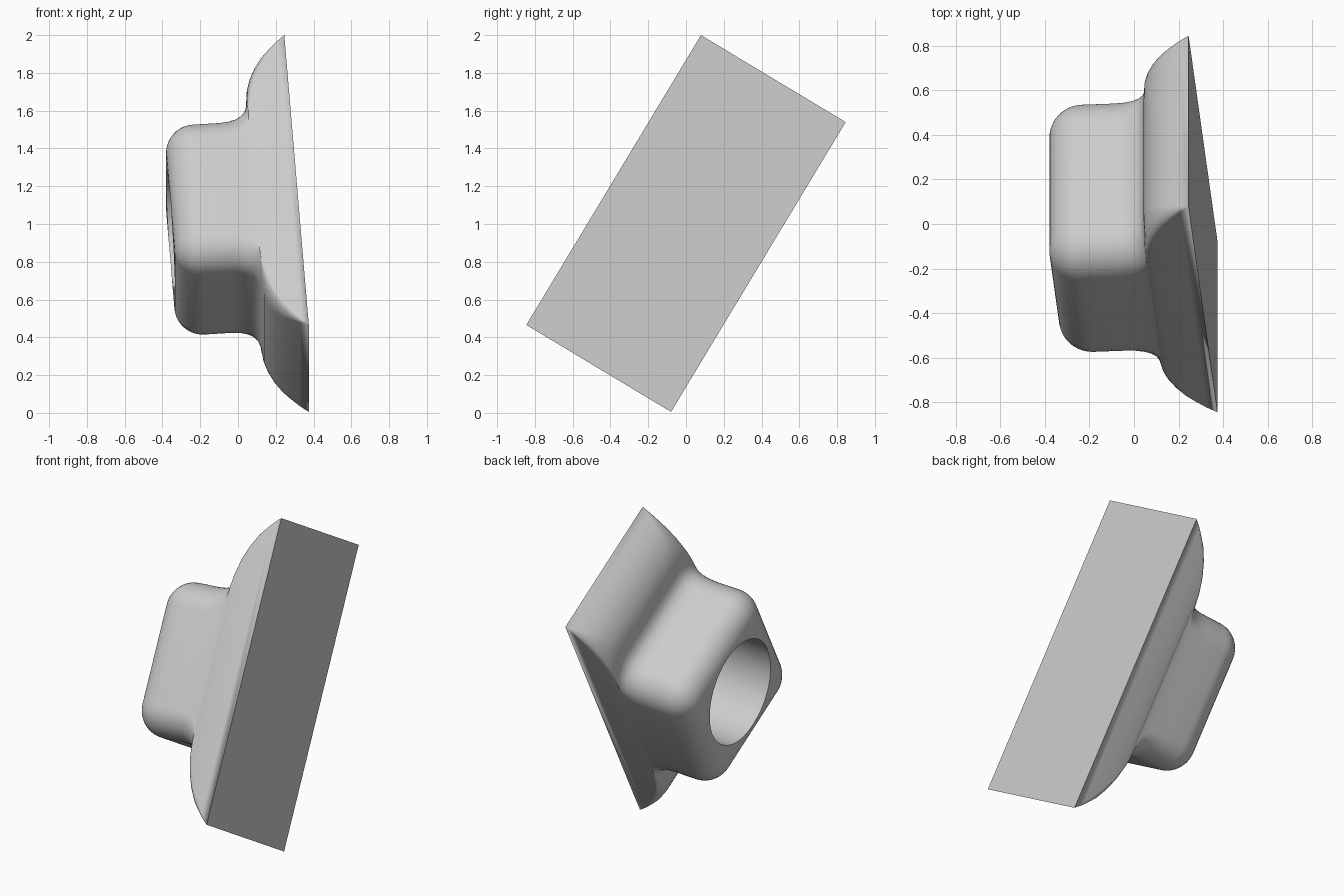
import bpy, bmesh, math
from mathutils import Matrix, Vector

if "Cube" in bpy.data.objects:
    bpy.data.objects.remove(bpy.data.objects["Cube"])

grey = bpy.data.materials.new("plain_grey")
grey.diffuse_color = (0.6, 0.6, 0.6, 1)
grey.use_nodes = True
grey.node_tree.nodes["Principled BSDF"].inputs["Base Color"].default_value = grey.diffuse_color

# Tilted frame: across the plate, along the plate, outward from the back
along = Vector((-0.0723, 0.5148, 0.8542)).normalized()
across = Vector((0, -0.857, 0.515)).normalized()
out = across.cross(along).normalized()
frame = Matrix((across, along, out)).transposed().to_4x4()
frame.translation = (0.31, 0, 1.0025)

HALF_W, SEG = 0.447, 10
DEPTH, ROUND = 0.67, 0.15


def rounded_rect(bm, hx, hy, r, z):
    ring = []
    for k, (sx, sy) in enumerate(((1, 1), (-1, 1), (-1, -1), (1, -1))):
        for i in range(SEG + 1):
            a = math.pi / 2 * (k + i / SEG)
            ring.append(bm.verts.new((sx * (hx - r) + r * math.cos(a),
                                      sy * (hy - r) + r * math.sin(a), z)))
    return ring


# Sections: depth, half length, corner radius
stations = [(0, 0.898, 0.0), (0.045, 0.868, 0.02), (0.09, 0.832, 0.045), (0.13, 0.797, 0.07),
            (0.17, 0.747, 0.10), (0.20, 0.694, 0.13), (0.218, 0.64, 0.15), (0.225, 0.585, 0.16),
            (0.228, 0.55, 0.165), (0.24, 0.513, 0.165), (0.26, 0.488, 0.165),
            (0.29, 0.469, 0.165), (0.33, 0.457, 0.165), (0.38, 0.453, 0.165)]
sections = [(HALF_W, hy, r, z) for z, hy, r in stations]
# Rounded front rim of the block
for i in range(11):
    a = math.pi / 2 * i / 10
    inset = ROUND * (1 - math.cos(a))
    sections.append((HALF_W - inset, 0.453 - inset, 0.165 - inset,
                     DEPTH - ROUND + ROUND * math.sin(a)))

bm = bmesh.new()
rings = [rounded_rect(bm, *s) for s in sections]
for lo, hi in zip(rings, rings[1:]):
    n = len(lo)
    for i in range(n):
        j = (i + 1) % n
        bm.faces.new((lo[i], lo[j], hi[j], hi[i]))
bm.faces.new(rings[-1])
bm.faces.new(list(reversed(rings[0])))
bmesh.ops.remove_doubles(bm, verts=bm.verts, dist=1e-5)
bmesh.ops.recalc_face_normals(bm, faces=bm.faces)
mesh = bpy.data.meshes.new("socket_bracket")
bm.to_mesh(mesh)
bm.free()
bracket = bpy.data.objects.new("socket_bracket", mesh)
bpy.context.collection.objects.link(bracket)
mesh.materials.append(grey)
mesh.transform(frame)

# Round blind socket in the front of the block
HOLE = 0.5
bpy.ops.mesh.primitive_cylinder_add(vertices=64, radius=0.317, depth=HOLE + 0.2)
cutter = bpy.context.object
cutter.name = "socket_cutter"
cutter.data.materials.append(grey)
cutter.data.transform(frame @ Matrix.Translation((0, 0, DEPTH - HOLE + (HOLE + 0.2) / 2)))

bpy.ops.object.select_all(action='DESELECT')
bracket.select_set(True)
bpy.context.view_layer.objects.active = bracket
cut = bracket.modifiers.new("socket", 'BOOLEAN')
cut.operation, cut.object, cut.solver = 'DIFFERENCE', cutter, 'EXACT'
bpy.ops.object.modifier_apply(modifier=cut.name)
bpy.data.objects.remove(cutter, do_unlink=True)
bpy.ops.object.shade_smooth_by_angle(angle=math.radians(30))
